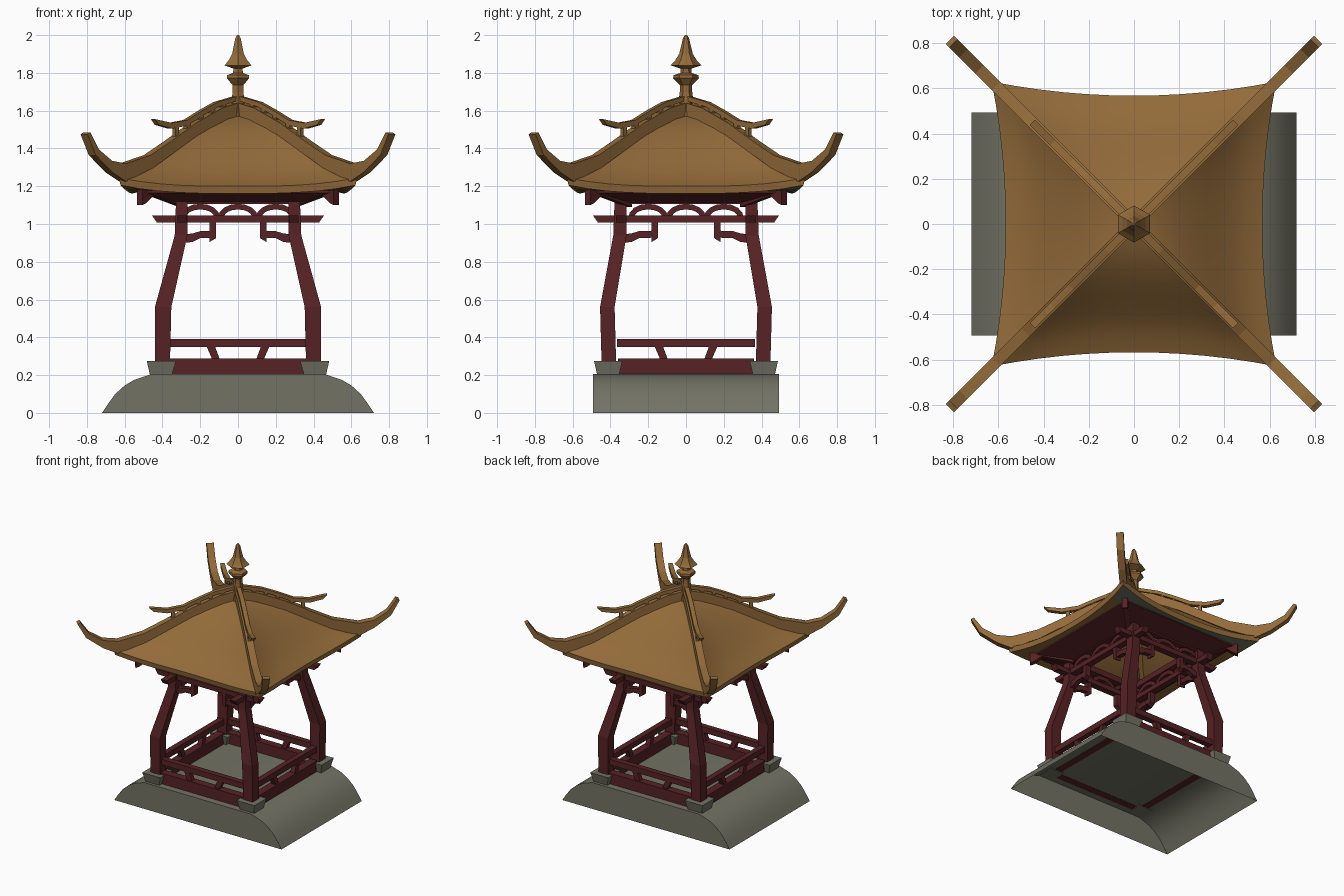
import bpy, bmesh, math

if "Cube" in bpy.data.objects:
    bpy.data.objects.remove(bpy.data.objects["Cube"])

def mat(name, c):
    m = bpy.data.materials.new(name)
    m.diffuse_color = (*c, 1)
    m.use_nodes = True
    m.node_tree.nodes["Principled BSDF"].inputs["Base Color"].default_value = m.diffuse_color
    return m

WOOD = mat("dark red wood", (0.095, 0.016, 0.018))
ROOF = mat("ochre brown roof", (0.29, 0.145, 0.042))
STONE = mat("grey stone", (0.17, 0.17, 0.13))

def build(name, verts, faces, mats, smooth=None):
    me = bpy.data.meshes.new(name)
    me.from_pydata(verts, [], faces)
    bm = bmesh.new()
    bm.from_mesh(me)
    bmesh.ops.remove_doubles(bm, verts=bm.verts, dist=1e-5)
    bmesh.ops.recalc_face_normals(bm, faces=bm.faces)
    bm.to_mesh(me)
    bm.free()
    for m in mats:
        me.materials.append(m)
    if smooth:
        me.shade_smooth()
        me.set_sharp_from_angle(angle=math.radians(smooth))
    ob = bpy.data.objects.new(name, me)
    bpy.context.collection.objects.link(ob)
    return ob

def ribbon(name, lo, hi, v0, v1, place, m, smooth=None):
    """Solid between a lower and an upper (u, z) line, thick from v0 to v1."""
    verts = []
    for a, b in zip(lo, hi):
        verts += [place(a[0], v0, a[1]), place(b[0], v0, b[1]),
                  place(b[0], v1, b[1]), place(a[0], v1, a[1])]
    faces = [(0, 1, 2, 3)]
    for i in range(len(lo) - 1):
        o = i * 4
        faces += [(o + j, o + (j + 1) % 4, o + 4 + (j + 1) % 4, o + 4 + j) for j in range(4)]
    o = (len(lo) - 1) * 4
    faces.append((o, o + 1, o + 2, o + 3))
    return build(name, verts, faces, [m], smooth)

def loft(name, rings, m, smooth=None):
    """Closed solid through rings of equal point count."""
    n = len(rings[0])
    verts = [p for r in rings for p in r]
    faces = [tuple(range(n)), tuple(range(len(verts) - n, len(verts)))]
    for i in range(len(rings) - 1):
        faces += [(i * n + j, i * n + (j + 1) % n, (i + 1) * n + (j + 1) % n, (i + 1) * n + j)
                  for j in range(n)]
    return build(name, verts, faces, [m], smooth)

def rect(x0, x1, y0, y1, z):
    return [(x0, y0, z), (x1, y0, z), (x1, y1, z), (x0, y1, z)]

SIDES = {"front": lambda u, v, z: (u, -v, z), "back": lambda u, v, z: (u, v, z),
         "right": lambda u, v, z: (v, u, z), "left": lambda u, v, z: (-v, u, z)}

# stone base: rounded mound profile, open underneath
half = [(.72, 0), (.69, .045), (.65, .1), (.6, .145), (.55, .175), (.46, .205)]
hi = [(-x, z) for x, z in half] + half[::-1]
base = ribbon("stone_base", [(x, 0) for x, z in hi], hi, -.493, .493, SIDES["back"], STONE, 30)
bm = bmesh.new()
bm.from_mesh(base.data)
bmesh.ops.delete(bm, geom=[f for f in bm.faces if f.normal.z < -.9], context='FACES')
bm.to_mesh(base.data)
bm.free()

# columns and footings
for sx in (-1, 1):
    for sy in (-1, 1):
        def R(x0, x1, y0, y1, z):
            return rect(sx * x0, sx * x1, sy * y0, sy * y1, z)
        loft("stone_footing", [R(.35, .466, .355, .47, .2), R(.328, .483, .337, .487, .275)], STONE)
        loft("column", [R(.36, .44, .37, .447, .27), R(.353, .44, .378, .455, .56),
                        R(.268, .335, .315, .385, .94), R(.265, .325, .315, .375, 1.2)], WOOD)
        # wedge hanging below each roof corner
        diag = lambda u, v, z: (sx * (u + v * .707), sy * (u - v * .707), z)
        ribbon("corner_rafter", [(.3, 1.09), (.46, 1.15), (.5, 1.11), (.52, 1.1)],
               [(.3, 1.13), (.46, 1.18), (.5, 1.19), (.52, 1.19)], -.02, .02, diag, WOOD)
        # swept hip ridge with upturned tip
        ribbon("hip_ridge",
               [(.02, 1.565), (.1, 1.54), (.23, 1.47), (.36, 1.375), (.47, 1.295),
                (.61, 1.225), (.685, 1.275), (.772, 1.365), (.815, 1.475)],
               [(.02, 1.64), (.1, 1.615), (.24, 1.535), (.37, 1.44), (.48, 1.365),
                (.61, 1.32), (.685, 1.335), (.755, 1.395), (.8, 1.485)],
               -.026, .026, diag, ROOF)
        # thin upper ridge carried on little posts
        up = [(.02, 1.675), (.12, 1.645), (.2, 1.6), (.28, 1.55), (.36, 1.535), (.45, 1.555)]
        lo = [(.02, 1.65), (.12, 1.618), (.2, 1.572), (.28, 1.52), (.36, 1.505), (.43, 1.525)]
        ribbon("upper_ridge", lo, up, -.016, .016, diag, ROOF)
        for u, z in ((.08, 1.632), (.14, 1.608), (.2, 1.575), (.27, 1.535), (.33, 1.52)):
            ribbon("ridge_post", [(u - .009, z - .09), (u + .009, z - .09)],
                   [(u - .009, z), (u + .009, z)], -.012, .012, diag, ROOF)

# woodwork repeated on the four sides
for side, P in SIDES.items():
    fb = side in ("front", "back")
    v = .345 if fb else .296            # upper frame plane
    w = .296 if fb else .345            # half distance between columns
    e = .455 if fb else .492            # beam end
    d = .41 if fb else .4               # railing plane
    ribbon("tie_beam", [(-e + .025, 1.008), (e - .025, 1.008)], [(-e, 1.045), (e, 1.045)],
           v - .025, v + .025, P, WOOD)
    ribbon("top_beam", [(-w, 1.105), (w, 1.105)], [(-w, 1.15), (w, 1.15)],
           v - .025, v + .025, P, WOOD)
    # scalloped arches between the beams
    for c in (-.2, 0, .2):
        a = [math.pi * i / 8 for i in range(9)]
        ribbon("lattice_arch", [(c + .075 * math.cos(t), 1.035 + .042 * math.sin(t)) for t in a],
               [(c + .105 * math.cos(t), 1.035 + .072 * math.sin(t)) for t in a],
               v - .014, v + .014, P, WOOD)
    for s in (-1, 1):
        # hooked bracket below the tie beam
        b = w - .296
        ribbon("bracket_arm", [(s * (.285 + b), .9), (s * (.24 + b), .905), (s * (.2 + b), .925),
                               (s * (.13 + b * .7), .928)],
               [(s * (.285 + b), .945), (s * (.24 + b), .95), (s * (.2 + b), .962),
                (s * (.13 + b * .7), .965)], v - .018, v + .018, P, WOOD)
        x = .135 + b * .65
        ribbon("bracket_drop", [(s * (x - .018), .925), (s * (x + .015), .905)],
               [(s * (x - .018), 1.015), (s * (x + .015), 1.015)], v - .02, v + .02, P, WOOD)
        # slanted railing strut
        ribbon("railing_strut", [(s * .135, .28), (s * .095, .28)], [(s * .17, .36), (s * .125, .36)],
               d - .018, d + .018, P, WOOD)
    ribbon("railing_bar", [(-.365, .348), (.365, .348)], [(-.365, .392), (.365, .392)],
           d - .022, d + .022, P, WOOD)
    ribbon("railing_sill", [(-.36, .204), (.36, .204)], [(-.36, .288), (.36, .288)],
           d - .03, d + .03, P, WOOD)

# sloped red boards from the column tops out to the eaves
loops = [rect(-.3, .3, -.34, .34, 1.107), rect(-.5, .5, -.51, .51, 1.165),
         rect(-.5, .5, -.51, .51, 1.19), rect(-.28, .28, -.32, .32, 1.15)]
build("eave_boards", [p for l in loops for p in l],
      [(i * 4 + j, i * 4 + (j + 1) % 4, (i + 1) % 4 * 4 + (j + 1) % 4, (i + 1) % 4 * 4 + j)
       for i in range(4) for j in range(4)], [WOOD])

# roof: four curved sides with fascia and soffit
prof = [(0, 1.585), (.1, 1.555), (.2, 1.505), (.28, 1.452), (.35, 1.4), (.42, 1.345),
        (.48, 1.305), (.55, 1.268), (.63, 1.245)]
N = 12
verts, faces = [], []
for side, P in SIDES.items():
    o = len(verts)
    rows = [(r, z, 0) for r, z in prof] + [(.622, 1.205, 0), (.5, 1.175, 1)]
    for r, z, inner in rows:
        for i in range(N + 1):
            t = 2 * i / N - 1
            k = r / .63
            dip = 0 if inner else .045 * k * k * (1 - abs(t) ** 3)
            pull = 0 if inner else .062 * k * (1 - t * t)
            verts.append(P(t * r, r - pull, z - dip))
    for a in range(len(rows) - 1):
        for i in range(N):
            q = o + a * (N + 1) + i
            faces.append((q, q + 1, q + N + 2, q + N + 1))
roof = build("curved_roof", verts, faces, [ROOF, STONE], 35)
for f in roof.data.polygons:            # grey soffit on the back eave
    if f.center.y > .5 and f.center.z < 1.2 and abs(f.normal.z) > .8 and f.center.y < .59:
        zs = [roof.data.vertices[i].co.y for i in f.vertices]
        if min(zs) < .505:
            f.material_index = 1

# six-sided finial
fin = [(.058, 1.53), (.045, 1.6), (.033, 1.7), (.033, 1.735), (.068, 1.772), (.066, 1.788),
       (.03, 1.8), (.028, 1.822), (.05, 1.83), (.082, 1.84), (.058, 1.865), (.036, 1.9),
       (.024, 1.95), (.016, 1.985), (.006, 2.0)]
loft("finial", [[(r * math.sin(j * math.pi / 3), r * math.cos(j * math.pi / 3), z)
                 for j in range(6)] for r, z in fin], ROOF)
